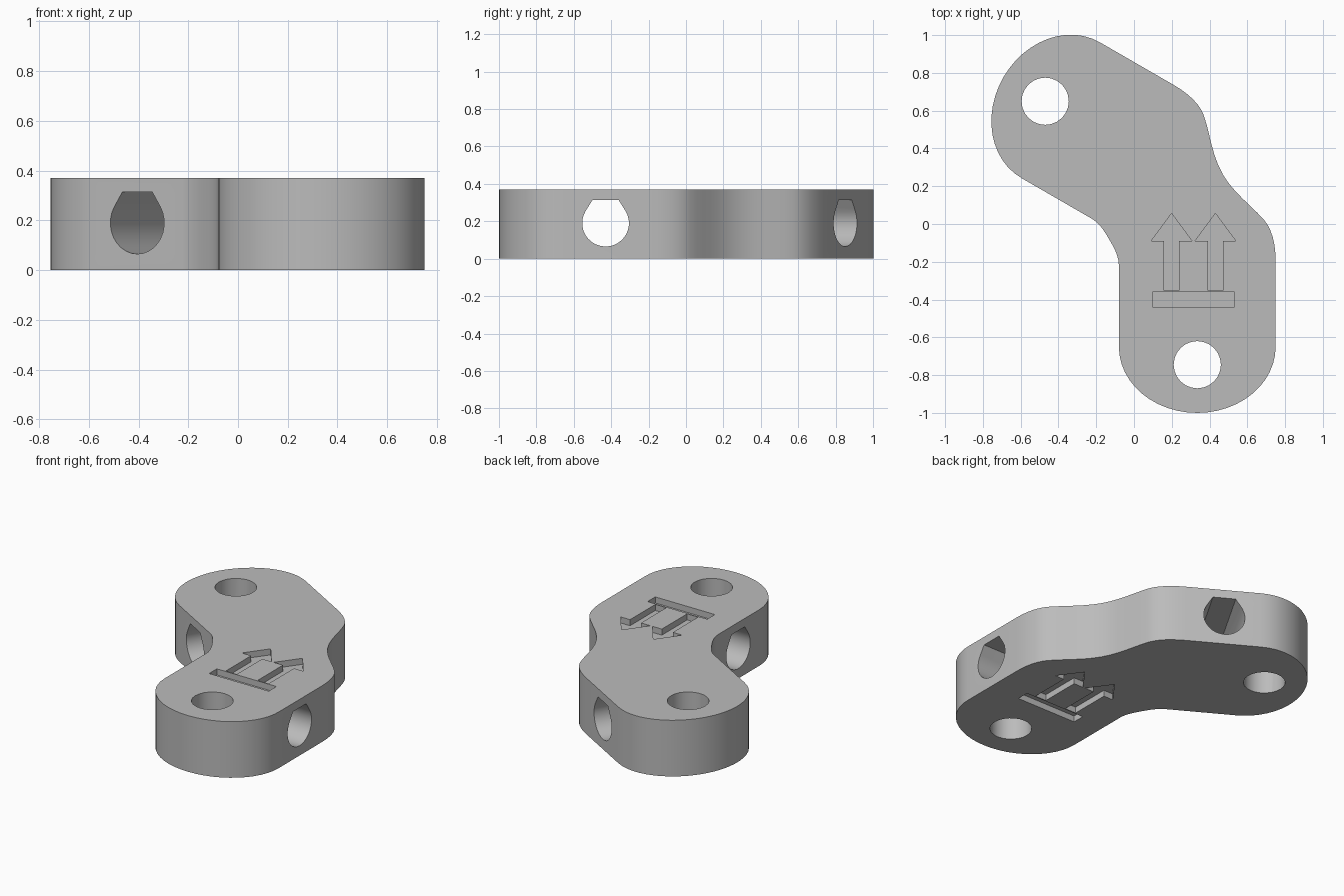
import bpy, bmesh
from math import cos, sin, pi, radians
from mathutils import Vector, geometry

HEIGHT = 0.37
MID = Vector((-0.0675, -0.0475, 0))
NORMAL = Vector((0.5, -0.866025, 0))   # the two arms mirror across this plane

if "Cube" in bpy.data.objects:
    bpy.data.objects.remove(bpy.data.objects["Cube"])


def mirror(p):
    return p - 2 * (p - MID).dot(NORMAL) * NORMAL


def prism(bm, points, offset):
    """Closed solid from a loop of points swept along offset."""
    base = bm.faces.new([bm.verts.new(p) for p in points])
    ext = bmesh.ops.extrude_face_region(bm, geom=[base], use_keep_orig=True)
    moved = [v for v in ext["geom"] if isinstance(v, bmesh.types.BMVert)]
    bmesh.ops.translate(bm, verts=moved, vec=offset)


def make_object(name, bm):
    bmesh.ops.recalc_face_normals(bm, faces=bm.faces[:])
    mesh = bpy.data.meshes.new(name)
    bm.to_mesh(mesh)
    bm.free()
    obj = bpy.data.objects.new(name, mesh)
    bpy.context.scene.collection.objects.link(obj)
    return obj


def bezier(a, b, c, d, steps):
    pts = [Vector((*p, 0)) for p in (a, b, c, d)]
    return geometry.interpolate_bezier(*pts, steps + 1)


# Outline of one arm: inner bend, rounded end, outer shoulder
half = bezier((-0.13, -0.0836), (-0.105, -0.127), (-0.08, -0.17), (-0.08, -0.22), 5)
half += [Vector((0.335 - 0.415 * cos(pi * i / 24), -0.65 - 0.35 * sin(pi * i / 24), 0))
         for i in range(25)]
half += bezier((0.75, -0.2), (0.75, -0.1), (0.73, -0.03), (0.69, 0.02), 6)
half += bezier((0.69, 0.02), (0.62, 0.1), (0.53, 0.16), (0.47, 0.263), 6)[1:]
outline = half + [mirror(p) for p in reversed(half[1:-1])]

bm = bmesh.new()
prism(bm, outline, Vector((0, 0, HEIGHT)))
body = make_object("angled_bracket", bm)

# Cutters: bolt holes and flat-topped cross holes in both arms
bm = bmesh.new()
R = 0.125
bolt = [Vector((0.335 + R * cos(2 * pi * i / 24), -0.745 + R * sin(2 * pi * i / 24), -0.1))
        for i in range(24)]
lower = [radians(150 + 12 * i) for i in range(21)]
cross = [Vector((-0.25, -0.43 + R * cos(a), 0.19 + R * sin(a))) for a in lower]
cross += [Vector((-0.25, -0.43 + s * 0.069, 0.315)) for s in (1, -1)]
for place in (lambda p: p, mirror):
    prism(bm, [place(p) for p in bolt], Vector((0, 0, 0.6)))
    along = place(Vector((1, 0, 0))) - place(Vector())
    prism(bm, [place(p) for p in cross], along * 1.2)

# Arrow and bar recesses on the top and bottom faces
DEPTH = 0.04
shapes = [[(0.098, -0.44), (0.532, -0.44), (0.532, -0.36), (0.098, -0.36)]]
for x in (0.199, 0.431):
    right = [(0.04, -0.353), (0.04, -0.09), (0.108, -0.09)]
    shapes.append([(x + dx, y) for dx, y in right] + [(x, 0.056)]
                  + [(x - dx, y) for dx, y in reversed(right)])
for shape in shapes:
    for z in (HEIGHT - DEPTH, DEPTH - 0.1):
        prism(bm, [Vector((x, y, z)) for x, y in shape], Vector((0, 0, 0.1)))
cutter = make_object("hole_cutter", bm)
cutter.hide_render = True

# Cut, bake the result and drop the cutter
mod = body.modifiers.new("holes", "BOOLEAN")
mod.operation = "DIFFERENCE"
mod.solver = "EXACT"
mod.object = cutter
bpy.context.view_layer.objects.active = body
body.select_set(True)
bpy.ops.object.modifier_apply(modifier=mod.name)
bpy.data.objects.remove(cutter)

# Plain grey material
grey = bpy.data.materials.new("plain_grey")
grey.use_nodes = True
colour = (0.5, 0.5, 0.5, 1)
grey.diffuse_color = colour
grey.node_tree.nodes["Principled BSDF"].inputs["Base Color"].default_value = colour
body.data.materials.clear()
body.data.materials.append(grey)
bpy.ops.object.shade_smooth_by_angle(angle=radians(30))
